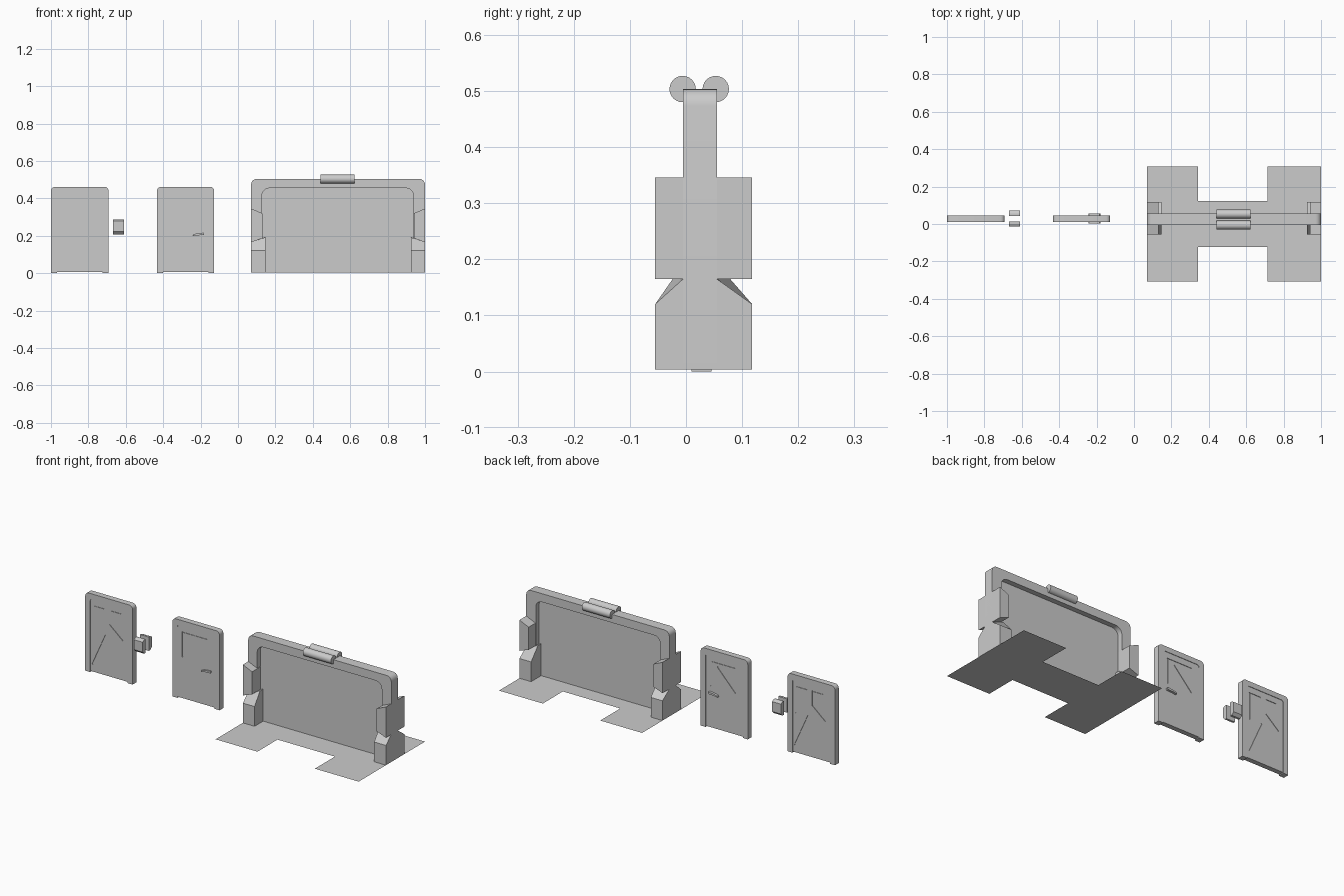
import bpy, bmesh, math
from mathutils import Vector

if "Cube" in bpy.data.objects:
    bpy.data.objects.remove(bpy.data.objects["Cube"])


def make_object(name, bm, smooth=False):
    bmesh.ops.recalc_face_normals(bm, faces=bm.faces[:])
    mesh = bpy.data.meshes.new(name)
    bm.to_mesh(mesh)
    bm.free()
    obj = bpy.data.objects.new(name, mesh)
    bpy.context.collection.objects.link(obj)
    if smooth:
        bpy.ops.object.select_all(action='DESELECT')
        obj.select_set(True)
        bpy.context.view_layer.objects.active = obj
        bpy.ops.object.shade_smooth_by_angle(angle=math.radians(30))
    return obj


def add_prism(bm, pts, a, b, axis='Y'):
    """Extrude a 2D profile: XZ along y, or YZ along x."""
    def place(p, d):
        return (p[0], d, p[1]) if axis == 'Y' else (d, p[0], p[1])
    lo = [bm.verts.new(place(p, a)) for p in pts]
    hi = [bm.verts.new(place(p, b)) for p in pts]
    bm.faces.new(lo)
    bm.faces.new(hi)
    n = len(pts)
    for i in range(n):
        j = (i + 1) % n
        bm.faces.new((lo[i], lo[j], hi[j], hi[i]))


def prism(name, pts, a, b, axis='Y', smooth=False):
    bm = bmesh.new()
    add_prism(bm, pts, a, b, axis)
    return make_object(name, bm, smooth)


def arch(x0, x1, z0, z1, r, steps=5):
    """Open-bottomed outline with two rounded top corners."""
    pts = [(x0, z0)]
    for cx, start in ((x0 + r, 180), (x1 - r, 90)):
        for i in range(steps + 1):
            t = math.radians(start - 90 * i / steps)
            pts.append((cx + r * math.cos(t), z1 - r + r * math.sin(t)))
    return pts + [(x1, z0)]


def rim(name, outer, inner, a, b):
    prism(name, outer + inner[::-1], a, b, smooth=True)


def groove_cutter(name, front, back, y_front, y_back, w=0.005, d=0.003):
    """Thin boxes along polylines, sunk into both panel faces."""
    bm = bmesh.new()
    for paths, y in ((front, y_front), (back, y_back)):
        for path in paths:
            for p, q in zip(path, path[1:]):
                p, q = Vector(p), Vector(q)
                t = (q - p).normalized()
                n = Vector((-t.y, t.x)) * w / 2
                e = t * w / 2
                add_prism(bm, [p - e - n, q + e - n, q + e + n, p - e + n], y - d, y + d)
    cutter = make_object(name, bm)
    cutter.hide_render = True
    cutter.hide_viewport = True
    cutter.display_type = 'WIRE'
    return cutter


def door(name, x0, x1, front, back):
    outer = arch(x0, x1, 0.0, 0.462, 0.022)
    inner = arch(x0 + 0.032, x1 - 0.032, 0.0, 0.432, 0.015)
    rim(name + "_rim", outer, inner, 0.01, 0.045)
    panel = prism(name + "_panel", arch(x0 + 0.032, x1 - 0.032, 0.006, 0.432, 0.015), 0.013, 0.042)
    mod = panel.modifiers.new("grooves", 'BOOLEAN')
    mod.operation = 'DIFFERENCE'
    mod.solver = 'EXACT'
    mod.use_self = True
    mod.object = groove_cutter(name + "_groove_cutter", front, back, 0.013, 0.042)


def turned(paths, cx):
    return [[(2 * cx - x, z) for x, z in p] for p in paths]


# Left door: same groove pattern on both faces, turned half round
g = [[(-0.95, 0.24), (-0.95, 0.395), (-0.88, 0.395)],
     [(-0.77, 0.395), (-0.84, 0.395), (-0.84, 0.31), (-0.757, 0.24)],
     [(-0.87, 0.24), (-0.955, 0.05)]]
door("left_door", -1.0, -0.692, g, turned(g, -0.846))

# Middle door
g = [[(-0.37, 0.25), (-0.37, 0.395), (-0.21, 0.395)]]
door("middle_door", -0.433, -0.127, g, turned(g, -0.28) + [[(-0.236, 0.37), (-0.35, 0.25)]])

# Lever handles on both faces of the middle door
lever = [(-0.243, 0.198), (-0.24, 0.207), (-0.222, 0.212), (-0.184, 0.217),
         (-0.18, 0.21), (-0.184, 0.204), (-0.222, 0.202)]
prism("front_lever", lever, 0.004, 0.014)
prism("back_lever", lever, 0.041, 0.055)

# Loose pair of handle blocks, bevelled on their outer faces
for label, y_in, y_out in (("front", 0.013, -0.014), ("back", 0.044, 0.072)):
    mid = y_in + (y_out - y_in) * 0.45
    prism(label + "_handle_block",
          [(y_in, 0.207), (mid, 0.207), (y_out, 0.222), (y_out, 0.28), (mid, 0.288), (y_in, 0.288)],
          -0.667, -0.61, 'X')

# Large gateway frame and its thin centre screen
Z0 = 0.004
rim("gate_frame", arch(0.07, 1.0, Z0, 0.504, 0.03), arch(0.128, 0.938, Z0, 0.455, 0.04), -0.005, 0.055)
bm = bmesh.new()
bm.faces.new([bm.verts.new((x, 0.025, z)) for x, z in arch(0.128, 0.938, Z0, 0.455, 0.04)])
make_object("gate_screen", bm)

# Twin rollers on top of the frame
for label, y in (("front", -0.006), ("back", 0.053)):
    ring = [(y + 0.0235 * math.cos(math.tau * i / 24), 0.5035 + 0.0235 * math.sin(math.tau * i / 24))
            for i in range(24)]
    prism(label + "_roller", ring, 0.442, 0.624, 'X', True)

# Gate posts: upper block and sloped-top lower block on each side
for side in ("left", "right"):
    def fx(x):
        return x if side == "left" else 1.07 - x
    prism(side + "_upper_post",
          [(fx(0.07), 0.165), (fx(0.13), 0.187), (fx(0.13), 0.32), (fx(0.07), 0.346)], -0.055, 0.118)
    bm = bmesh.new()
    ends = []
    for x, top in ((0.07, 0.165), (0.146, 0.192)):
        prof = [(-0.055, Z0), (-0.055, 0.12), (-0.005, top), (0.055, top), (0.118, 0.12), (0.118, Z0)]
        ends.append([bm.verts.new((fx(x), y, z)) for y, z in prof])
        bm.faces.new(ends[-1])
    for i in range(6):
        j = (i + 1) % 6
        bm.faces.new((ends[0][i], ends[0][j], ends[1][j], ends[1][i]))
    make_object(side + "_lower_post", bm)

# H-shaped floor plate
plate = [(0.07, -0.308), (0.342, -0.308), (0.342, -0.122), (0.715, -0.122), (0.715, -0.308), (1.0, -0.308)]
bm = bmesh.new()
bm.faces.new([bm.verts.new((x, y, Z0)) for x, y in plate + [(x, -y) for x, y in plate[::-1]]])
make_object("floor_plate", bm)
